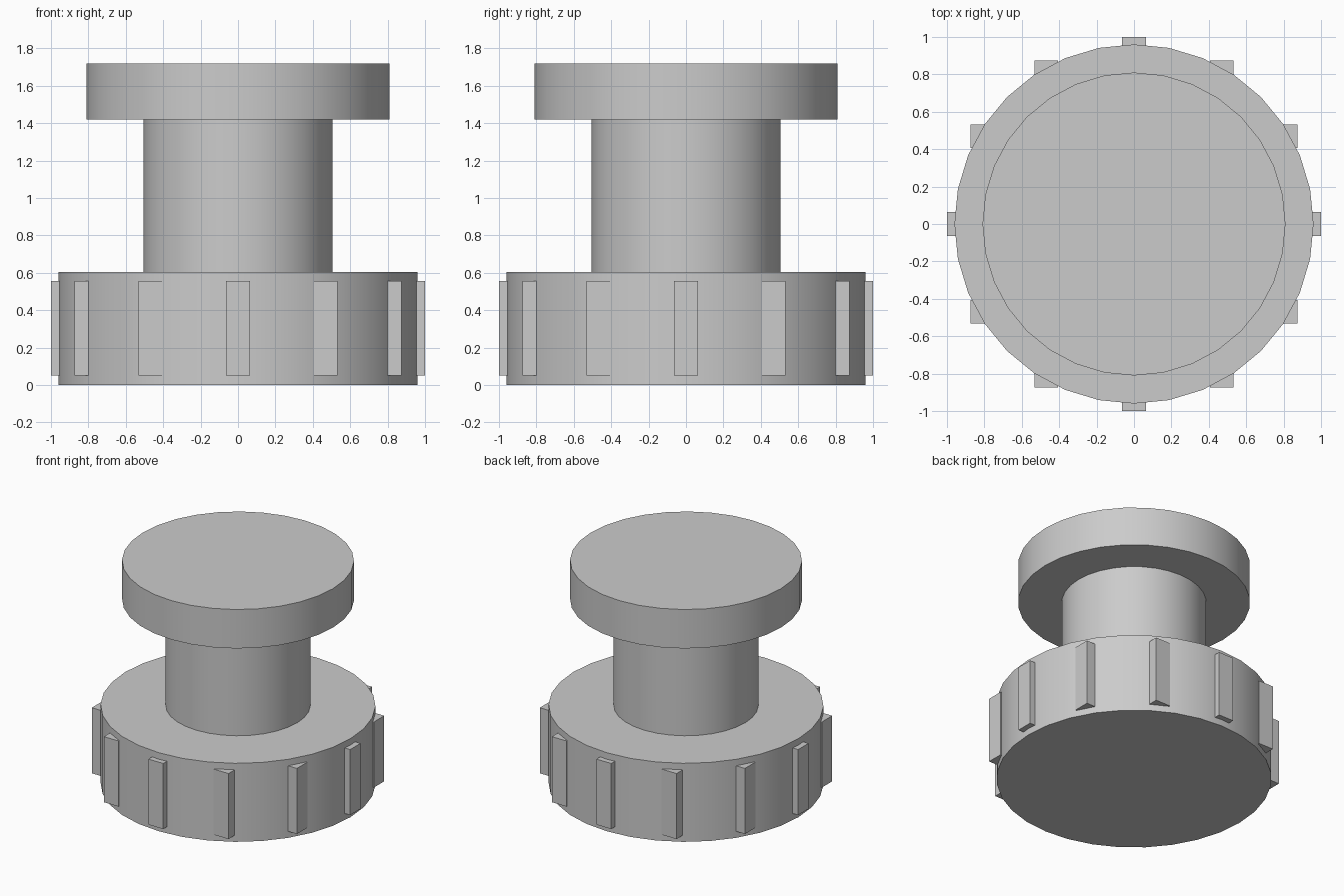
import bpy
from math import cos, sin, radians

cube = bpy.data.objects.get("Cube")
if cube:
    bpy.data.objects.remove(cube, do_unlink=True)

# Single plain grey material
grey = bpy.data.materials.new("light grey")
grey.use_nodes = True
colour = (0.6, 0.6, 0.6, 1)
grey.diffuse_color = colour
grey.node_tree.nodes["Principled BSDF"].inputs["Base Color"].default_value = colour


def disc(name, radius, bottom, top):
    """Upright round part with smooth sides and crisp rims."""
    bpy.ops.mesh.primitive_cylinder_add(
        vertices=32, radius=radius, depth=top - bottom,
        location=(0, 0, (bottom + top) / 2))
    part = bpy.context.object
    part.name = name
    part.data.materials.append(grey)
    bpy.ops.object.shade_smooth_by_angle(angle=radians(30))


def rib(name, x, y, width, bottom, top):
    """Square grip bar, kept aligned with the axes."""
    bpy.ops.mesh.primitive_cube_add(size=1, location=(x, y, (bottom + top) / 2))
    part = bpy.context.object
    part.name = name
    part.scale = (width, width, top - bottom)
    bpy.ops.object.transform_apply(location=False, rotation=False, scale=True)
    part.data.materials.append(grey)


# Knob body: wide base, narrow shaft, flat cap
disc("base", 0.96, 0, 0.605)
disc("shaft", 0.505, 0.605, 1.42)
disc("cap", 0.81, 1.42, 1.72)

# Grip ribs spaced around the base
for i in range(12):
    a = radians(30 * i)
    rib(f"grip_rib_{i + 1}", 0.937 * cos(a), 0.937 * sin(a), 0.126, 0.05, 0.555)
